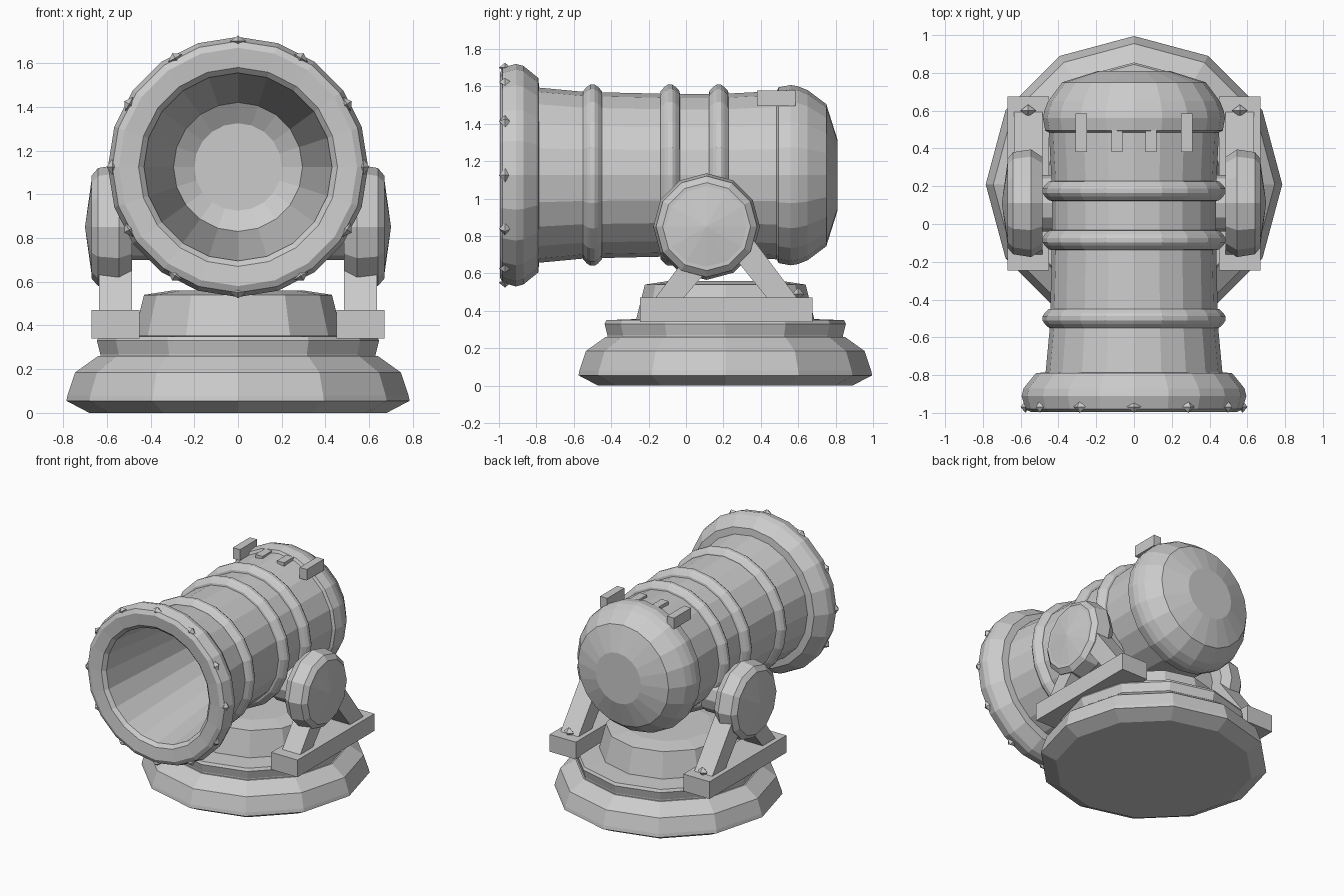
import bpy, bmesh, math
from mathutils import Vector, Matrix

if "Cube" in bpy.data.objects:
    bpy.data.objects.remove(bpy.data.objects["Cube"])

grey = bpy.data.materials.new("stone_grey")
grey.diffuse_color = (0.6, 0.6, 0.6, 1)
grey.use_nodes = True
grey.node_tree.nodes["Principled BSDF"].inputs["Base Color"].default_value = grey.diffuse_color


def finish(name, bm):
    bmesh.ops.remove_doubles(bm, verts=bm.verts, dist=1e-5)
    bmesh.ops.recalc_face_normals(bm, faces=bm.faces)
    me = bpy.data.meshes.new(name)
    bm.to_mesh(me)
    bm.free()
    me.materials.append(grey)
    ob = bpy.data.objects.new(name, me)
    bpy.context.collection.objects.link(ob)
    return ob


def lathe(name, profile, sides, axis, centre, phase=0.0):
    """Revolve (position along axis, radius) points; axis is 0, 1 or 2."""
    bm = bmesh.new()
    u, v = (axis + 1) % 3, (axis + 2) % 3
    rings = []
    for t, r in profile:
        ring = []
        for i in range(sides if r > 0 else 1):
            a = 2 * math.pi * i / sides + phase
            co = Vector(centre)
            co[axis] += t
            co[u] += r * math.cos(a)
            co[v] += r * math.sin(a)
            ring.append(bm.verts.new(co))
        rings.append(ring)
    for a, b in zip(rings, rings[1:]):
        for i in range(sides):
            j = (i + 1) % sides
            if len(a) == 1:
                bm.faces.new((a[0], b[i], b[j]))
            elif len(b) == 1:
                bm.faces.new((a[i], a[j], b[0]))
            else:
                bm.faces.new((a[i], a[j], b[j], b[i]))
    return finish(name, bm)


def prism(name, yz, x0, x1):
    """Extrude a side outline (y, z) from x0 to x1."""
    bm = bmesh.new()
    f = bm.faces.new([bm.verts.new((x0, y, z)) for y, z in yz])
    ext = bmesh.ops.extrude_face_region(bm, geom=[f])
    bmesh.ops.translate(bm, vec=(x1 - x0, 0, 0),
                        verts=[e for e in ext["geom"] if isinstance(e, bmesh.types.BMVert)])
    return finish(name, bm)


def box(name, x0, x1, y0, y1, z0, z1):
    return prism(name, [(y0, z0), (y1, z0), (y1, z1), (y0, z1)], x0, x1)


def stud(name, co, size, angle=0.0):
    """Eight-sided diamond rivet, turned about the barrel axis."""
    bm = bmesh.new()
    m = Matrix.Translation(co) @ Matrix.Rotation(angle, 4, 'Y')
    p = [bm.verts.new(m @ Vector(c)) for c in (
        (size[0], 0, 0), (0, size[1], 0), (-size[0], 0, 0), (0, -size[1], 0),
        (0, 0, size[2]), (0, 0, -size[2]))]
    for i in range(4):
        for tip in (p[4], p[5]):
            bm.faces.new((p[i], p[(i + 1) % 4], tip))
    return finish(name, bm)


# Stepped round base
BASE = (0, 0.21, 0)
lathe("base_plinth", [(0, 0), (0, 0.68), (0.055, 0.785), (0.08, 0.78), (0.185, 0.745),
                      (0.26, 0.64), (0.26, 0)], 12, 2, BASE)
lathe("base_collar", [(0.25, 0), (0.25, 0.63), (0.27, 0.63), (0.33, 0.645), (0.35, 0.635),
                      (0.355, 0.5), (0.355, 0)], 12, 2, BASE)
lathe("base_pedestal", [(0.34, 0), (0.34, 0.48), (0.54, 0.43), (0.56, 0.3), (0.56, 0)],
      12, 2, BASE)

# Barrel: bore, flared muzzle, rounded breech
BARREL = (0, 0, 1.125)
lathe("barrel", [
    (0.26, 0), (0.26, 0.2), (0.2, 0.295), (-0.96, 0.43), (-0.985, 0.455), (-0.995, 0.545),
    (-0.98, 0.575), (-0.91, 0.595), (-0.87, 0.585), (-0.79, 0.52), (-0.785, 0.468),
    (-0.54, 0.445), (-0.1, 0.435), (0.2, 0.435), (0.485, 0.45), (0.495, 0.47),
    (0.56, 0.482), (0.6, 0.475), (0.65, 0.455), (0.75, 0.38), (0.81, 0.19), (0.81, 0)],
    20, 1, BARREL)
for i, y in enumerate((-0.5, -0.085, 0.175)):
    lathe(f"barrel_band_{i + 1}", [
        (y - 0.055, 0.42), (y - 0.05, 0.45), (y - 0.03, 0.472), (y - 0.012, 0.484),
        (y + 0.012, 0.484), (y + 0.03, 0.472), (y + 0.05, 0.45), (y + 0.055, 0.42)],
        20, 1, BARREL)

# Rivets round the muzzle
for i in range(12):
    a = i * math.pi / 6
    stud(f"muzzle_rivet_{i + 1}",
         (0.575 * math.sin(a), -0.968, 1.125 + 0.575 * math.cos(a)), (0.037, 0.032, 0.026), a)

for side, s in (("right", 1), ("left", -1)):
    # Pivot disc with a shallow cone, and its axle
    lathe(f"{side}_pivot_disc", [
        (s * 0.485, 0), (s * 0.485, 0.245), (s * 0.545, 0.285), (s * 0.64, 0.27),
        (s * 0.67, 0.235), (s * 0.67, 0.215), (s * 0.70, 0)], 12, 0, (0, 0.11, 0.85))
    lathe(f"{side}_axle", [(s * 0.3, 0), (s * 0.3, 0.15), (s * 0.5, 0.15), (s * 0.5, 0)],
          12, 0, (0, 0.11, 0.85))
    # A-frame legs on a foot block
    prism(f"{side}_front_leg", [(-0.17, 0.46), (-0.02, 0.46), (0.22, 0.74), (0.1, 0.82)],
          s * 0.485, s * 0.635)
    prism(f"{side}_rear_leg", [(0.44, 0.46), (0.6, 0.46), (0.3, 0.86), (0.15, 0.82)],
          s * 0.485, s * 0.635)
    box(f"{side}_foot_block", s * 0.45, s * 0.67, -0.245, 0.675, 0.34, 0.47)
    stud(f"{side}_foot_rivet", (s * 0.56, 0.6, 0.49), (0.042, 0.032, 0.035))
    # Sighting tabs on the breech
    box(f"{side}_outer_tab", s * 0.25, s * 0.31, 0.38, 0.585, 1.495, 1.578)
    box(f"{side}_inner_tab", s * 0.06, s * 0.12, 0.38, 0.5, 1.495, 1.578)
